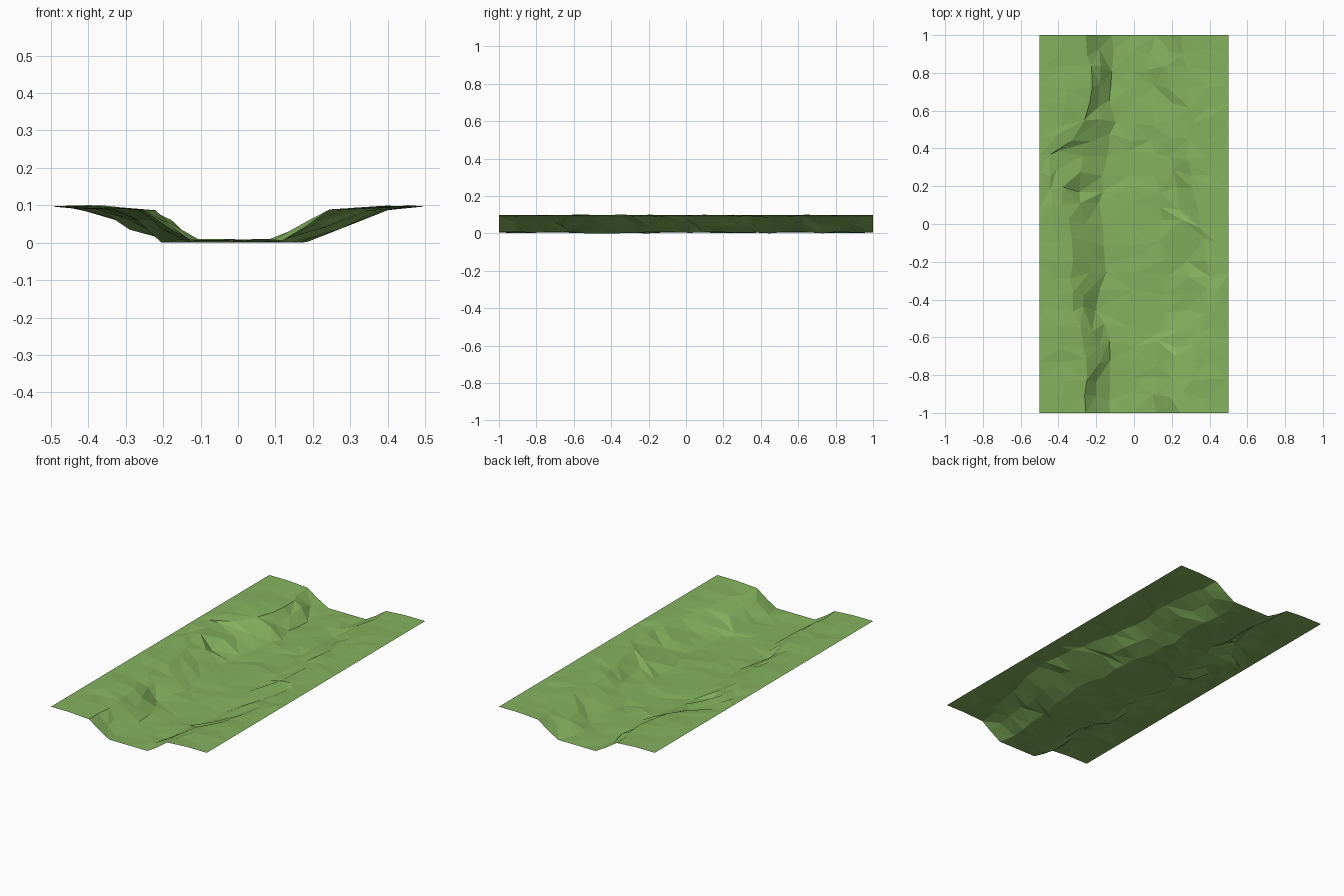
import bpy, bmesh, random
from mathutils import Vector

if "Cube" in bpy.data.objects:
    bpy.data.objects.remove(bpy.data.objects["Cube"], do_unlink=True)
random.seed(7)

# Ditch course: y, left bank top, left foot, right foot, right bank top
COURSE = [
    (-1.0, -.255, -.126, .12, .245),
    (-.88, -.25, -.13, .10, .28),
    (-.62, -.26, -.13, .13, .34),
    (-.42, -.33, -.22, .16, .38),
    (-.28, -.33, -.15, .18, .39),
    (-.10, -.33, -.16, .14, .38),
    (.12, -.38, -.18, .15, .33),
    (.36, -.41, -.15, .10, .29),
    (.52, -.26, -.10, .09, .29),
    (.68, -.23, -.13, .12, .29),
    (.88, -.24, -.11, .08, .26),
    (1.0, -.255, -.12, .12, .25),
]
ROWS = 22
EDGE_Z, BANK_Z, FLOOR_Z = .097, .089, .013


def course_at(y):
    for a, b in zip(COURSE, COURSE[1:]):
        if y <= b[0]:
            t = (y - a[0]) / (b[0] - a[0])
            return [p + (q - p) * t for p, q in zip(a[1:], b[1:])]
    return COURSE[-1][1:]


def section(y):
    """Cross-section from the left field edge to the right one."""
    lt, lf, rf, rt = course_at(y)
    mid = (FLOOR_Z + BANK_Z) / 2
    return [(-.5, EDGE_Z), ((lt - .5) / 2, EDGE_Z), (lt, BANK_Z),
            ((lt + lf) / 2, mid), (lf, FLOOR_Z), ((lf + rf) / 2, FLOOR_Z),
            (rf, FLOOR_Z), ((rf + rt) / 2, mid), (rt, BANK_Z),
            ((rt + .5) / 2, EDGE_Z), (.5, EDGE_Z)]


# Grid of points following the ditch, roughened inside the border
bm = bmesh.new()
grid = []
for j in range(ROWS + 1):
    y = -1 + 2 * j / ROWS
    row = []
    for i, (x, z) in enumerate(section(y)):
        p = Vector((x, y, z))
        if 0 < j < ROWS and 0 < i < 10:
            slope = i in (3, 7)
            p += Vector((random.uniform(-.012, .012), random.uniform(-.025, .025),
                         random.uniform(-.01, .01) if slope else random.uniform(-.006, .004)))
        row.append(bm.verts.new(p))
    grid.append(row)

# Irregular triangles between neighbouring rows
for low, high in zip(grid, grid[1:]):
    for i in range(10):
        a, b, c, d = low[i], low[i + 1], high[i + 1], high[i]
        tris = ((a, b, c), (a, c, d)) if random.random() < .5 else ((a, b, d), (b, c, d))
        for tri in tris:
            bm.faces.new(tri)

# Rest the lowest point on the ground
lowest = min(v.co.z for v in bm.verts)
for v in bm.verts:
    if v.co.z < EDGE_Z - .04:
        v.co.z -= lowest

mesh = bpy.data.meshes.new("grass_ditch")
bm.to_mesh(mesh)
bm.free()
ground = bpy.data.objects.new("grass_ditch", mesh)
bpy.context.collection.objects.link(ground)

# Grass colour
grass = bpy.data.materials.new("grass_green")
grass.use_nodes = True
colour = (.231, .448, .112, 1)
grass.diffuse_color = colour
grass.node_tree.nodes["Principled BSDF"].inputs["Base Color"].default_value = colour
mesh.materials.append(grass)
